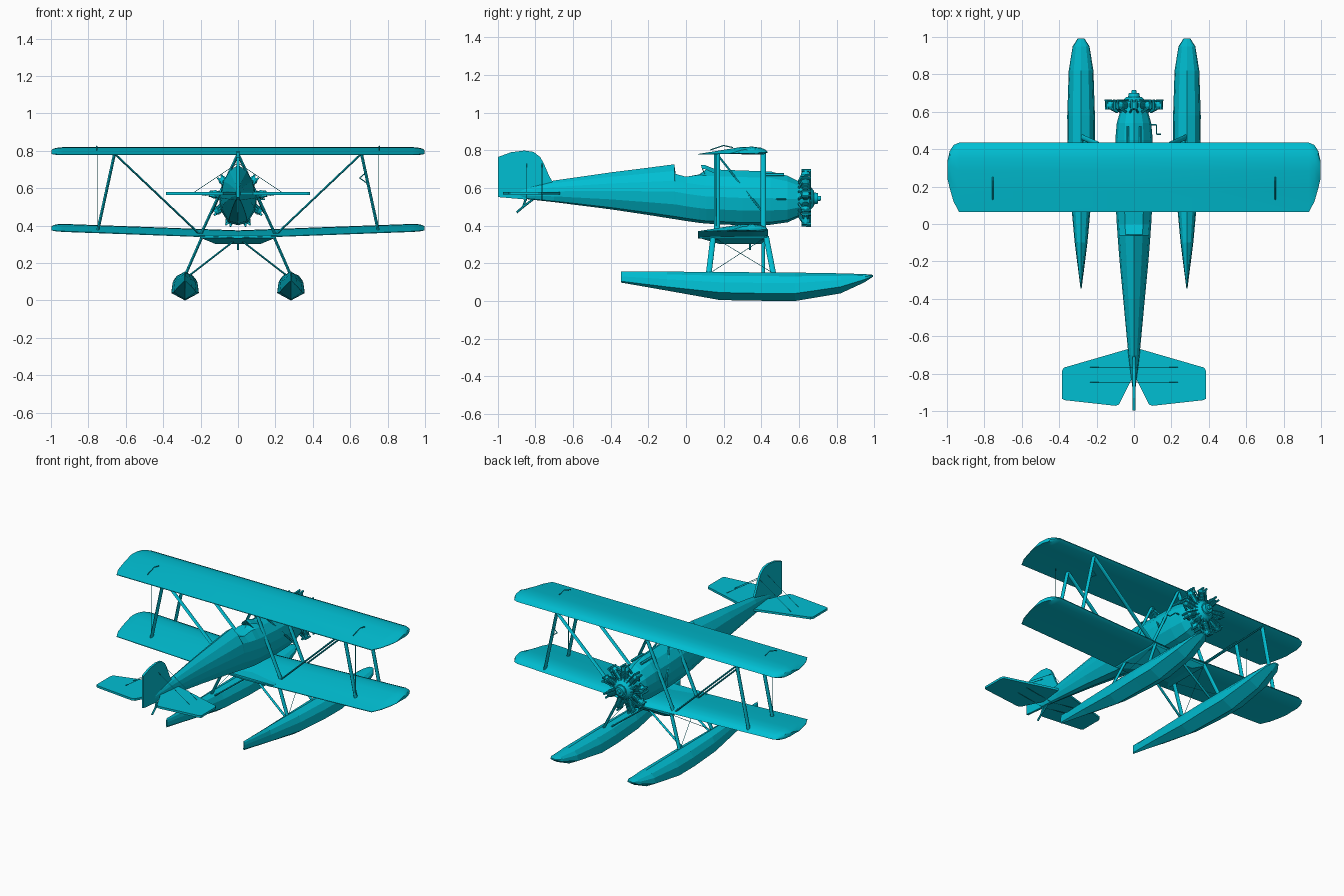
import bpy, bmesh, math
from mathutils import Vector, Matrix

if "Cube" in bpy.data.objects:
    bpy.data.objects.remove(bpy.data.objects["Cube"])

mat = bpy.data.materials.new("cyan_paint")
mat.diffuse_color = (0.0, 0.52, 0.65, 1)
mat.use_nodes = True
mat.node_tree.nodes["Principled BSDF"].inputs["Base Color"].default_value = mat.diffuse_color


def finish(name, bm, smooth=None):
    bmesh.ops.recalc_face_normals(bm, faces=bm.faces)
    me = bpy.data.meshes.new(name)
    bm.to_mesh(me)
    bm.free()
    ob = bpy.data.objects.new(name, me)
    bpy.context.collection.objects.link(ob)
    me.materials.append(mat)
    if smooth:
        bpy.ops.object.select_all(action='DESELECT')
        ob.select_set(True)
        bpy.context.view_layer.objects.active = ob
        bpy.ops.object.shade_smooth_by_angle(angle=math.radians(smooth))
    return ob


def add_loft(bm, rings):
    vs = [[bm.verts.new(p) for p in r] for r in rings]
    n = len(vs[0])
    for a, b in zip(vs, vs[1:]):
        for i in range(n):
            bm.faces.new((a[i], a[(i + 1) % n], b[(i + 1) % n], b[i]))
    bm.faces.new(vs[0])
    bm.faces.new(vs[-1])


def loft(name, rings, smooth=None):
    bm = bmesh.new()
    add_loft(bm, rings)
    return finish(name, bm, smooth)


def strut(name, a, b, rx=0.008, ry=0.015):
    # streamlined strut with an oval horizontal section
    ring = [(rx * math.cos(t * math.pi / 4), ry * math.sin(t * math.pi / 4)) for t in range(8)]
    return loft(name, [[(p[0] + x, p[1] + y, p[2]) for x, y in ring] for p in (a, b)], 50)


def add_rod(bm, a, b, r1, r2=None, n=6):
    a, b = Vector(a), Vector(b)
    d = b - a
    m = Matrix.Translation((a + b) / 2) @ d.to_track_quat('Z', 'Y').to_matrix().to_4x4()
    bmesh.ops.create_cone(bm, cap_ends=True, segments=n, radius1=r1,
                          radius2=r1 if r2 is None else r2, depth=d.length, matrix=m)


def rods(name, segs, r, n=6):
    bm = bmesh.new()
    for a, b in segs:
        add_rod(bm, a, b, r, n=n)
    return finish(name, bm)


def plate(name, pts, thick, to3d):
    return loft(name, [[to3d(u, v, s * thick / 2) for u, v in pts] for s in (-1, 1)])


# Wings: airfoil lofted through rounded tip stations (x, leading y, trailing y, thickness)
FOIL = [(0, .013), (.03, .026), (.1, .037), (.22, .043), (.4, .040), (.7, .022), (1, .004),
        (1, 0), (.6, .004), (.3, .002), (.06, .002)]
TIPS = [(0, .435, .064, 1), (.935, .435, .064, 1), (.965, .422, .12, .9), (.985, .39, .19, .75),
        (.997, .34, .24, .5)]


def wing(name, base, dihedral):
    stations = [(-x, l, t, k) for x, l, t, k in TIPS[:0:-1]] + TIPS
    rings = [[(x, l + (t - l) * c, base + dihedral * abs(x) + z * k + .012 * (1 - k))
              for c, z in FOIL] for x, l, t, k in stations]
    return loft(name, rings, 30)


wing("upper_wing", .777, 0)
wing("lower_wing", .332, .037)

# Belly fairing under the lower wing centre
loft("belly_fairing", [[(-w, y0, z), (w, y0, z), (w, y1, z), (-w, y1, z)]
                       for w, y0, y1, z in ((.21, .07, .43, .35), (.20, .07, .43, .335),
                                            (.12, .18, .40, .302))])

# Fuselage: faceted sections (y, half width, bottom, top, clip height for the cockpit)
SECT = [(0, 0), (.5, .05), (.9, .27), (1, .5), (.88, .70), (.52, .88), (0, 1)]
BODY = [(-.88, .008, .545, .60, 1), (-.70, .030, .525, .640, 1), (-.40, .058, .487, .683, 1),
        (-.20, .077, .457, .708, 1), (-.062, .088, .435, .726, 1), (-.055, .088, .434, .726, .675),
        (.0, .092, .425, .715, .66), (.07, .096, .415, .705, .672), (.11, .098, .411, .700, 1),
        (.30, .102, .402, .693, 1), (.45, .100, .405, .688, 1), (.54, .092, .418, .665, 1),
        (.61, .072, .45, .63, 1)]
rings = []
for y, w, zb, zt, clip in BODY:
    half = [(u * w, min(zb + v * (zt - zb), clip)) for u, v in SECT]
    rings.append([(x, y, z) for x, z in half] + [(-x, y, z) for x, z in half[-2:0:-1]])
loft("fuselage", rings)

# Windscreen and cowl guns
loft("windscreen", [[(-.045, .10, .675), (0, .095, .69), (.045, .10, .675)],
                    [(-.03, .085, .70), (0, .08, .722), (.03, .085, .70)],
                    [(-.03, .10, .70), (0, .10, .722), (.03, .10, .70)],
                    [(-.045, .16, .675), (0, .18, .69), (.045, .16, .675)]])
rods("cowl_guns", [((s * .035, .40, .672), (s * .035, .52, .672)) for s in (-1, 1)], .009)

# Tail surfaces
half = [(0, -.66), (.03, -.668), (.375, -.768), (.385, -.785), (.385, -.935), (.37, -.942),
        (.10, -.972), (.08, -.965), (.012, -.83)]
plate("tailplane", half + [(-x, y) for x, y in half[:0:-1]], .014, lambda u, v, w: (u, v, .572 + w))
plate("fin_and_rudder", [(-.70, .62), (-.725, .66), (-.755, .73), (-.775, .765), (-.81, .792),
                         (-.86, .799), (-.93, .79), (-.998, .765), (-.998, .552), (-.86, .54)],
      .014, lambda u, v, w: (w, u, v))
rods("tail_skid", [((0, -.80, .55), (0, -.865, .50)), ((0, -.865, .50), (0, -.90, .47)),
                   ((0, -.85, .545), (0, -.865, .50))], .006)
rods("tail_wires", [((s * .245, y, .572), (0, y, z)) for s in (-1, 1) for y in (-.765, -.845)
                    for z in (.735, .535)], .0015, 4)

# Radial engine: crankcase, nose hub and nine finned cylinders
EC = Vector((0, .635, .545))
bm = bmesh.new()
for y0, y1, r0, r1 in ((.59, .655, .075, .07), (.655, .68, .07, .04), (.68, .70, .032, .028),
                       (.695, .717, .014, .012)):
    add_rod(bm, (0, y0, EC.z), (0, y1, EC.z), r0, r1, 18)
finish("engine_crankcase", bm, 40)
for i in range(9):
    bm = bmesh.new()
    add_rod(bm, (0, 0, .06), (0, 0, .135), .017, n=10)
    for k in range(5):
        z = .078 + k * .010
        add_rod(bm, (0, 0, z), (0, 0, z + .004), .024, n=10)
    add_rod(bm, (0, 0, .124), (0, 0, .145), .026, .018, 10)
    for s in (-1, 1):
        add_rod(bm, (s * .012, .026, .05), (s * .012, .024, .148), .004)      # pushrods
        add_rod(bm, (s * .012, -.022, .148), (s * .012, .03, .150), .007)     # rocker boxes
        add_rod(bm, (s * .008, -.012, .135), (s * .020, -.036, .09), .007)    # manifold stubs
    bm.transform(Matrix.Translation(EC) @ Matrix.Rotation(i * math.tau / 9, 4, 'Y'))
    finish("engine_cylinder", bm)

# Floats (y, half width, keel, chine, top)
HULL = [(-.345, .003, .098, .105, .157), (-.1, .034, .055, .075, .156), (.18, .060, .005, .045, .154),
        (.42, .073, .001, .04, .152), (.58, .074, .0, .04, .151), (.82, .066, .04, .075, .147),
        (.95, .045, .100, .115, .143), (.992, .018, .128, .132, .139)]
for s in (-1, 1):
    rings = []
    for y, w, k, c, t in HULL:
        h = [(0, k), (w, c), (w * .9, c + .5 * (t - c)), (w * .6, c + .82 * (t - c)), (0, t)]
        rings.append([(s * .283 + x, y, z) for x, z in h + [(-x, z) for x, z in h[3:0:-1]]])
    loft("float", rings)

# Wing and float struts, the same set on both sides
R, F = .165, .41
for s in (-1, 1):
    for y in (R, F):
        strut("cabane_strut", (0, y, .785), (s * .20, y, .35))
        strut("inner_wing_strut", (s * .20, y, .35), (s * .66, y, .785))
        strut("outer_wing_strut", (s * .66, y, .785), (s * .75, y, .372))
    strut("rear_float_strut", (s * .19, .145, .345), (s * .28, .12, .14))
    strut("front_float_strut", (s * .19, .425, .345), (s * .28, .465, .14))
    strut("inner_rear_float_strut", (0, .15, .335), (s * .265, .125, .13), .008, .009)
    strut("inner_front_float_strut", (0, .41, .335), (s * .265, .41, .13), .008, .009)
    rods("float_bracing_wires", [((s * .19, .145, .34), (s * .28, .46, .15)),
                                 ((s * .19, .425, .34), (s * .28, .13, .15))], .0015, 4)
    rods("cabane_diagonal", [((0, R, .78), (s * .14, F, .47))], .006)
    # aileron link with its small horns
    rods("aileron_link", [((s * .75, .16, .785), (s * .75, .16, .37))], .002, 4)
    rods("aileron_horn", [((s * .755, .13, .803), (s * .755, .20, .826)),
                          ((s * .755, .20, .826), (s * .755, .25, .815))], .003, 4)

# Small fittings: airspeed probe, exhaust crank, belly step
rods("airspeed_probe", [((.70, F, .62), (.65, F + .01, .655)), ((.65, F + .01, .655), (.68, F + .01, .68))], .003)
rods("starter_crank", [((.08, .53, .54), (.12, .53, .54)), ((.12, .53, .54), (.12, .48, .54)),
                       ((.12, .48, .54), (.145, .48, .54))], .004)
rods("belly_step", [((0, .34, .32), (0, .34, .27))], .006)
